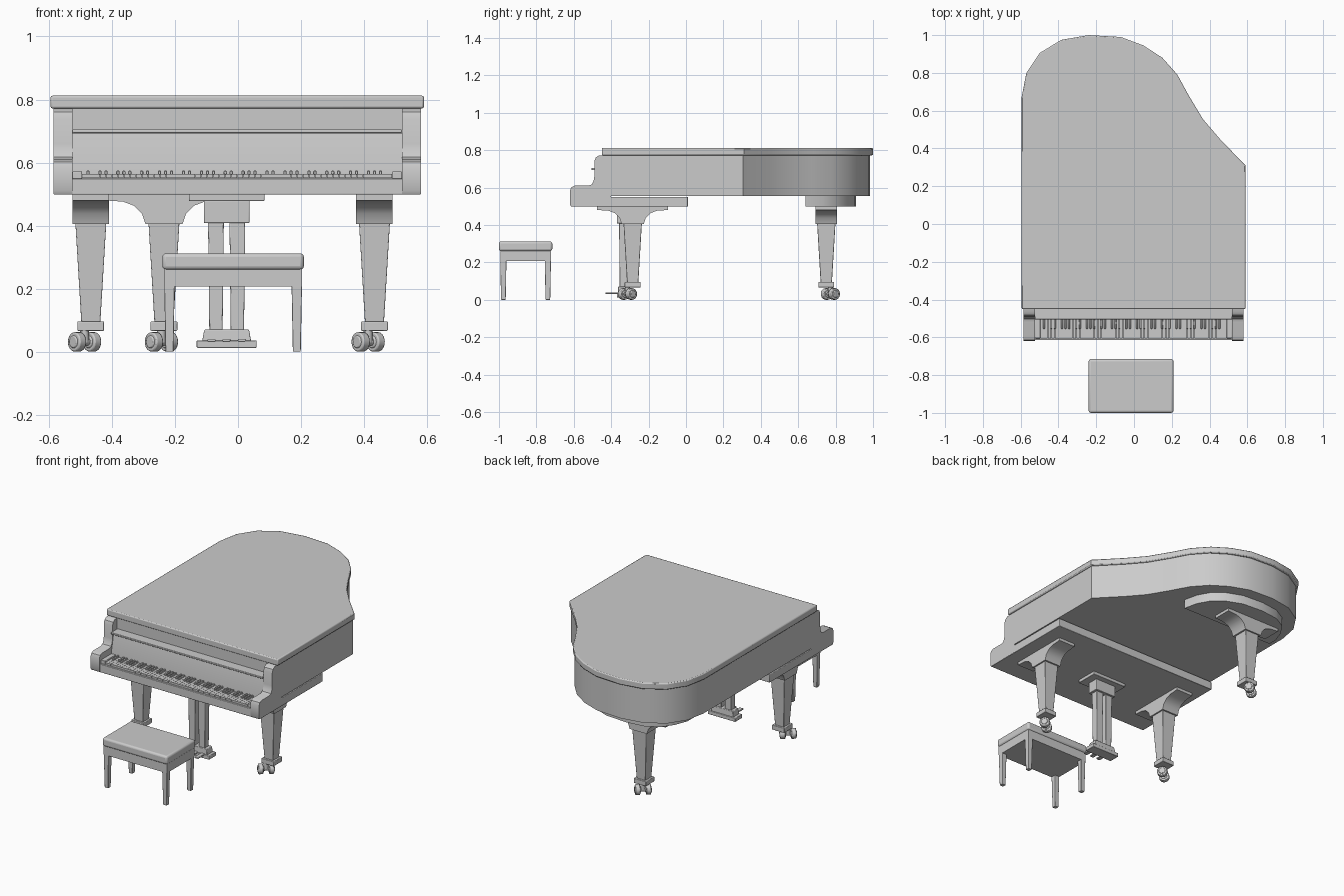
import bpy, bmesh, math
from mathutils import Matrix, Vector

if "Cube" in bpy.data.objects:
    bpy.data.objects.remove(bpy.data.objects["Cube"])


def finish(name, bm, bevel=0, seg=2):
    bmesh.ops.recalc_face_normals(bm, faces=bm.faces[:])
    me = bpy.data.meshes.new(name)
    bm.to_mesh(me)
    bm.free()
    ob = bpy.data.objects.new(name, me)
    bpy.context.collection.objects.link(ob)
    if bevel:
        m = ob.modifiers.new("bevel", 'BEVEL')
        m.width, m.segments, m.limit_method = bevel, seg, 'ANGLE'
        m.angle_limit = math.radians(50)
    bpy.ops.object.select_all(action='DESELECT')
    ob.select_set(True)
    bpy.context.view_layer.objects.active = ob
    bpy.ops.object.shade_smooth_by_angle(angle=math.radians(35))
    return ob


def prism(name, pts, a, b, axis='z', bevel=0, turn=None):
    """Extrude a 2D profile from a to b along an axis."""
    put = {'z': lambda p, h: (p[0], p[1], h),
           'x': lambda p, h: (h, p[0], p[1])}[axis]
    bm = bmesh.new()
    f = bm.faces.new([bm.verts.new(put(p, a)) for p in pts])
    new = bmesh.ops.extrude_face_region(bm, geom=[f])['geom']
    step = Vector(put((0, 0), b - a))
    bmesh.ops.translate(bm, vec=step, verts=[v for v in new if isinstance(v, bmesh.types.BMVert)])
    if turn:
        bm.transform(turn)
    return finish(name, bm, bevel)


def boxes(name, items, bevel=0, seg=2):
    """Boxes given as x0, x1, y0, y1, z0, z1, joined in one object."""
    bm = bmesh.new()
    for x0, x1, y0, y1, z0, z1 in items:
        m = Matrix.Translation(((x0 + x1) / 2, (y0 + y1) / 2, (z0 + z1) / 2))
        m = m @ Matrix.Diagonal((x1 - x0, y1 - y0, z1 - z0, 1))
        bmesh.ops.create_cube(bm, size=1, matrix=m)
    return finish(name, bm, bevel, seg)


def taper(name, x, y, z0, z1, bottom, top, bevel=0.003):
    """Four-sided tapered post; bottom and top are (width, depth)."""
    bm = bmesh.new()
    bmesh.ops.create_cube(bm, size=1)
    for v in bm.verts:
        w, d = top if v.co.z > 0 else bottom
        v.co = (x + v.co.x * w, y + v.co.y * d, z1 if v.co.z > 0 else z0)
    return finish(name, bm, bevel)


# Lid and case share the curved outline
outline = [(-.595, -.45), (-.595, .67), (-.57, .80), (-.50, .905), (-.385, .975),
           (-.24, 1.0), (-.07, .99), (.05, .945), (.15, .88), (.23, .79), (.29, .68),
           (.365, .555), (.455, .45), (.59, .31), (.59, -.45)]
prism("lid", outline, .772, .812, bevel=.006)
prism("case", [(x * .983, y * .985) for x, y in outline], .555, .774)

# Key bed and scrolled arms
boxes("key_bed", [(-.585, .58, -.615, .01, .498, .55)], .003)
arm = [(-.40, .50), (-.615, .50), (-.62, .51), (-.62, .585), (-.613, .602), (-.595, .61),
       (-.52, .61), (-.503, .617), (-.494, .635), (-.49, .66), (-.49, .74), (-.483, .76),
       (-.465, .772), (-.40, .772)]
prism("left_arm", arm, -.585, -.525, 'x')
prism("right_arm", arm, .52, .58, 'x')

# Fallboard, ledge and cheek blocks
prism("fallboard", [(-.44, .55), (-.502, .55), (-.502, .575), (-.478, .692), (-.44, .692)],
      -.525, .52, 'x')
boxes("fallboard_ledge", [(-.525, .52, -.505, -.44, .693, .705)], .003)
boxes("cheek_blocks", [(-.525, -.495, -.605, -.49, .54, .572),
                       (.49, .52, -.605, -.49, .54, .572)], .003)

# Keyboard: 52 white keys and 36 black keys
kw = .985 / 52
boxes("white_keys", [(-.495 + i * kw + .0006, -.495 + (i + 1) * kw - .0006, -.605, -.495, .551, .563)
                     for i in range(52)])
boxes("black_keys", [(-.495 + (i + 1) * kw - .005, -.495 + (i + 1) * kw + .005, -.555, -.495, .56, .574)
                     for i in range(51) if i % 7 in (0, 2, 3, 5, 6)], .002, 1)

# Rear support plate under the tail
plate = [(-.50, .64), (-.50, .70), (-.47, .78), (-.42, .85), (-.34, .895), (-.22, .91),
         (-.08, .90), (.02, .86), (.09, .80), (.13, .73), (.15, .64)]
prism("tail_plate", plate, .498, .557)

# Legs with flared brackets, feet and twin casters
half = [(.19, .50), (.19, .48), (.13, .476), (.095, .463), (.07, .438), (.059, .405)]
bracket = half + [(-a, b) for a, b in reversed(half)]


def leg(name, x, y, quarter, off):
    turn = Matrix.Translation((x, y, 0)) @ Matrix.Rotation(quarter * math.pi / 2, 4, 'Z')
    prism(name + "_bracket", bracket, -.058, .058, 'x', turn=turn)
    taper(name, x, y, .09, .408, (.06, .06), (.098, .098))
    taper(name + "_foot", x, y, .066, .096, (.085, .085), (.085, .085))
    cx, cy = x + off[0], y + off[1]
    bm = bmesh.new()
    bmesh.ops.create_cone(bm, cap_ends=True, segments=12, radius1=.014, radius2=.014, depth=.05,
                          matrix=Matrix.Translation((cx, cy, .05)))
    spin = Matrix.Translation((cx, cy, .031)) @ Matrix.Rotation(math.radians(40), 4, 'Z') \
        @ Matrix.Rotation(math.pi / 2, 4, 'Y')
    for r, d, s in ((.012, .07, 0), (.031, .028, 1), (.031, .028, -1), (.02, .036, 1), (.02, .036, -1)):
        bmesh.ops.create_cone(bm, cap_ends=True, segments=20, radius1=r, radius2=r, depth=d,
                              matrix=spin @ Matrix.Translation((0, 0, s * .031)))
    finish(name + "_caster", bm, .004)


leg("front_left_leg", -.467, -.285, 0, (-.02, -.028))
leg("front_right_leg", .433, -.285, 0, (-.02, -.028))
leg("rear_leg", -.235, .75, 1, (-.008, .022))

# Pedal lyre
lx, ly = -.036, -.335
boxes("lyre_cap", [(lx - .12, lx + .12, ly - .07, ly + .07, .478, .50)], .003)
taper("lyre_block", lx, ly, .408, .48, (.145, .07), (.145, .07))
for side, s in (("left", -1), ("right", 1)):
    taper("lyre_post_" + side, lx + s * .034, ly, .06, .41, (.042, .04), (.05, .045))
taper("lyre_base", lx, ly, .012, .036, (.19, .07), (.19, .07))
taper("lyre_base_top", lx, ly, .034, .07, (.155, .06), (.142, .055))
boxes("pedals", [(lx + d - .013, lx + d + .013, -.43, -.34, .031, .04)
                 for d in (-.048, 0, .048)], .003)

# Bench
boxes("bench_cushion", [(-.24, .209, -1.0, -.715, .26, .312)], .012, 3)
boxes("bench_apron", [(-.234, .203, -.993, -.722, .206, .262)])
for nx, x, sx in (("left", -.234, 1), ("right", .203, -1)):
    for ny, y, sy in (("front", -.993, 1), ("back", -.722, -1)):
        taper(f"bench_{ny}_{nx}_leg", x + sx * .0165, y + sy * .0165, 0, .21,
              (.025, .025), (.033, .033), .002)
